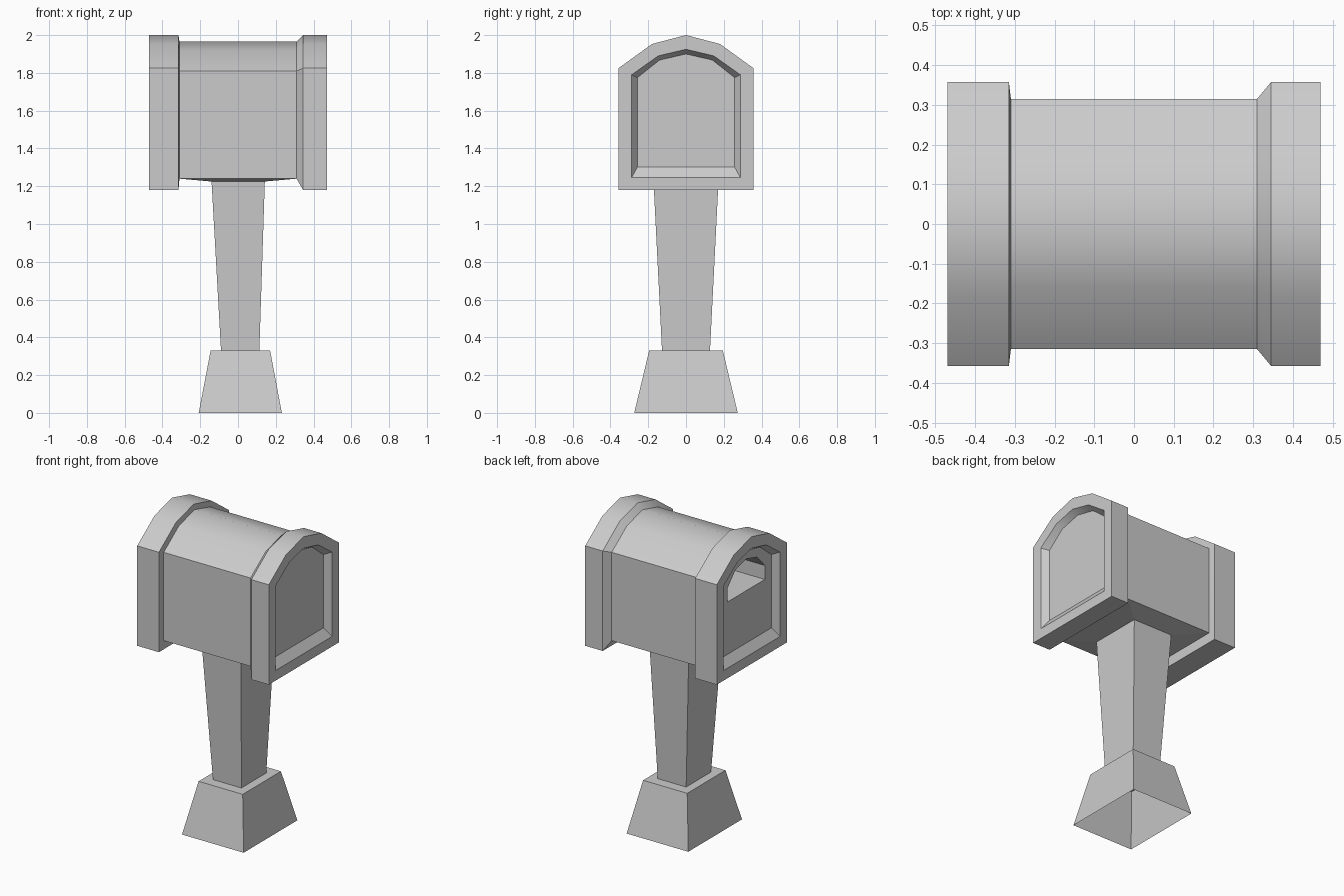
import bpy, bmesh

if "Cube" in bpy.data.objects:
    bpy.data.objects.remove(bpy.data.objects["Cube"])


def loft(name, rings, cap_ends, smooth=False):
    """Skin a series of matching closed rings, optionally capping both ends."""
    bm = bmesh.new()
    rows = [[bm.verts.new(p) for p in ring] for ring in rings]
    for a, b in zip(rows, rows[1:]):
        n = len(a)
        for i in range(n):
            j = (i + 1) % n
            bm.faces.new((a[i], a[j], b[j], b[i]))
    if cap_ends:
        bm.faces.new(rows[0])
        bm.faces.new(rows[-1])
    bmesh.ops.recalc_face_normals(bm, faces=bm.faces)
    mesh = bpy.data.meshes.new(name)
    bm.to_mesh(mesh)
    bm.free()
    obj = bpy.data.objects.new(name, mesh)
    bpy.context.collection.objects.link(obj)
    if smooth:
        bpy.ops.object.select_all(action='DESELECT')
        obj.select_set(True)
        bpy.context.view_layer.objects.active = obj
        bpy.ops.object.shade_smooth_by_angle(angle=0.6)
    return obj


def arch(x, profile):
    """Mirrored arched cross-section: half width, bottom, shoulder, mid y, mid z, apex."""
    w, bottom, shoulder, my, mz, apex = profile
    half = [(w, bottom), (w, shoulder), (my, mz)]
    pts = half + [(0, apex)] + [(-y, z) for y, z in reversed(half)]
    return [(x, y, z) for y, z in pts]


def rect(x0, x1, y, z):
    return [(x0, -y, z), (x1, -y, z), (x1, y, z), (x0, y, z)]


# cross-sections of the box
BAND = (0.357, 1.18, 1.825, 0.18, 1.953, 2.0)
BODY = (0.315, 1.24, 1.81, 0.16, 1.922, 1.965)
RIM = (0.288, 1.245, 1.79, 0.147, 1.89, 1.925)
PANEL = (0.257, 1.302, 1.775, 0.14, 1.868, 1.90)
SLOT = (0.19, 1.64, 1.73, 0.11, 1.815, 1.845)

# box: letter slot, recessed left end, bands, body, recessed right end
loft("mailbox_body", [arch(x, p) for x, p in (
    (-0.08, SLOT), (-0.43, SLOT), (-0.43, PANEL), (-0.47, RIM),
    (-0.47, BAND), (-0.315, BAND), (-0.31, BODY),
    (0.31, BODY), (0.345, BAND), (0.47, BAND),
    (0.47, RIM), (0.43, PANEL))], True, smooth=True)

# post flaring into the slightly sloped underside of the box
loft("post", [rect(-0.09, 0.113, 0.127, 0.33), rect(-0.14, 0.142, 0.172, 1.225),
              rect(-0.31, 0.31, 0.315, 1.24)], False)

# tapered base, open underneath
loft("base", [rect(-0.208, 0.232, 0.274, 0), rect(-0.145, 0.17, 0.195, 0.33),
              rect(-0.09, 0.113, 0.127, 0.33)], False)
